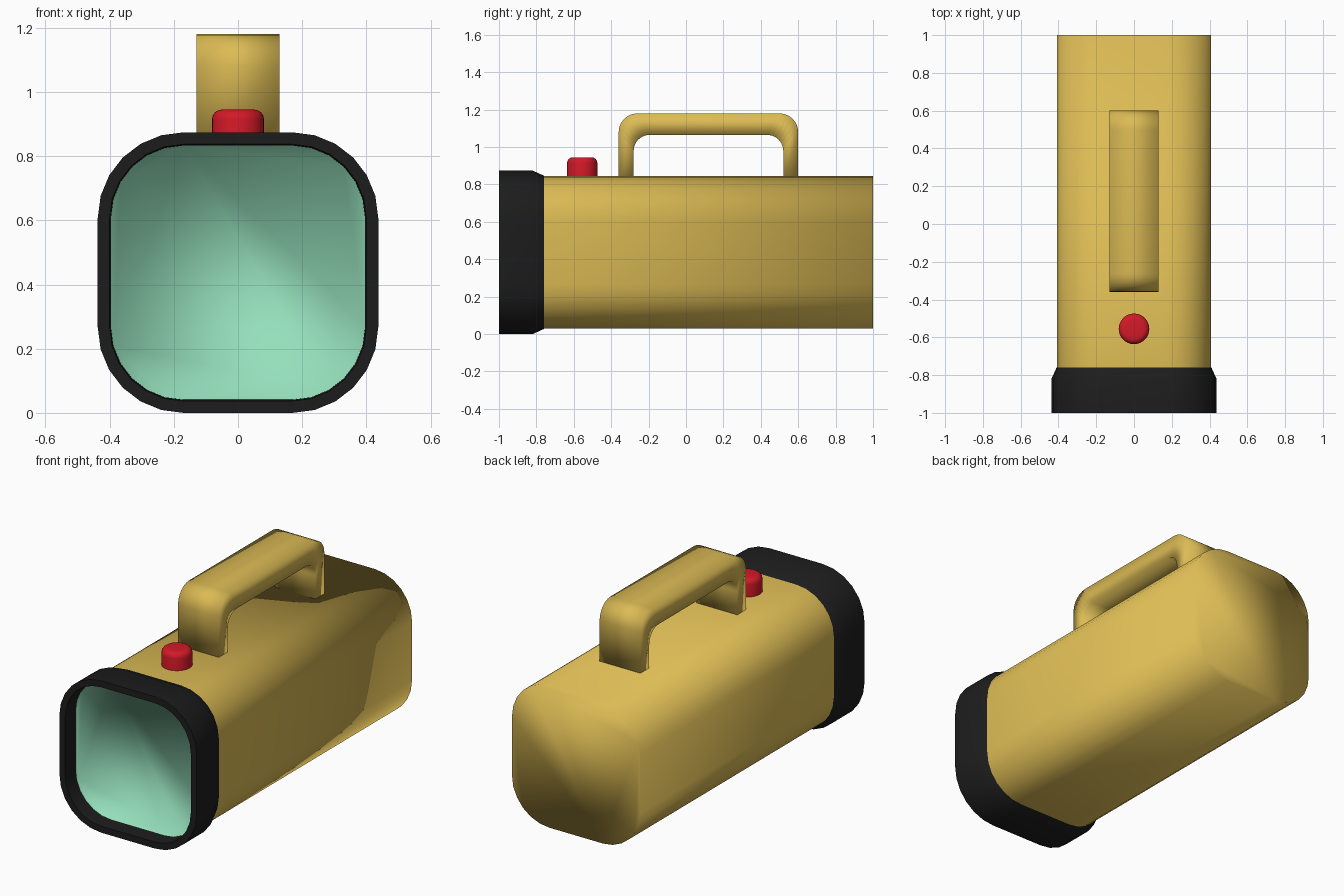
import bpy, bmesh
from math import sin, cos, pi, radians

if "Cube" in bpy.data.objects:
    bpy.data.objects.remove(bpy.data.objects["Cube"])

CZ = 0.437  # height of the body axis


def paint(name, rgb):
    m = bpy.data.materials.new(name)
    m.diffuse_color = (*rgb, 1)
    m.use_nodes = True
    m.node_tree.nodes["Principled BSDF"].inputs["Base Color"].default_value = m.diffuse_color
    return m


def finish(name, bm, mat, angle=None):
    me = bpy.data.meshes.new(name)
    bm.to_mesh(me)
    bm.free()
    ob = bpy.data.objects.new(name, me)
    bpy.context.collection.objects.link(ob)
    me.materials.append(mat)
    bpy.ops.object.select_all(action='DESELECT')
    ob.select_set(True)
    bpy.context.view_layer.objects.active = ob
    if angle is None:
        bpy.ops.object.shade_smooth()
    else:
        bpy.ops.object.shade_smooth_by_angle(angle=radians(angle))
    return ob


def rounded_square(half, flat=0.17, seg=6):
    """Counter-clockwise (x, z) outline seen from the front."""
    r = half - flat
    pts = []
    for q, (sx, sz) in enumerate([(1, 1), (-1, 1), (-1, -1), (1, -1)]):
        for i in range(seg + 1):
            a = (q + i / seg) * pi / 2
            pts.append((sx * flat + r * cos(a), CZ + sz * flat + r * sin(a)))
    return pts


def tube(name, sections, mat, cap_first=False, cap_last=False, angle=None):
    """Skin rounded-square rings given as (y, half width)."""
    bm = bmesh.new()
    rings = [[bm.verts.new((x, y, z)) for x, z in rounded_square(h)] for y, h in sections]
    n = len(rings[0])
    for a, b in zip(rings, rings[1:]):
        for k in range(n):
            j = (k + 1) % n
            bm.faces.new((a[k], a[j], b[j], b[k]))
    if cap_first:
        bm.faces.new(rings[0][::-1])
    if cap_last:
        bm.faces.new(rings[-1])
    return finish(name, bm, mat, angle)


yellow = paint("yellow_plastic", (0.72, 0.50, 0.09))
black = paint("black_rubber", (0.012, 0.012, 0.012))
teal = paint("lens_glass", (0.30, 0.74, 0.50))
red = paint("red_button", (0.65, 0.01, 0.02))

# Main housing, closed at the back
tube("body", [(1.0, 0.408), (-0.78, 0.408)], yellow, cap_first=True)

# Rubber collar with tapered back and recessed opening
tube("front_rim", [(-0.76, 0.41), (-0.82, 0.437), (-1.0, 0.437), (-1.0, 0.40), (-0.91, 0.396)],
     black, angle=35)

# Lens set back inside the rim
tube("lens", [(-0.91, 0.396), (-0.90, 0.396)], teal, cap_last=True)


# Carrying handle: outer and inner arch paths joined into a strap
def arch(y0, y1, top, r, seg=6):
    pts = [(y0, 0.82)]
    for cy, start in ((y0 + r, pi), (y1 - r, pi / 2)):
        for i in range(seg + 1):
            a = start - i / seg * pi / 2
            pts.append((cy + r * cos(a), top - r + r * sin(a)))
    return pts + [(y1, 0.82)]


bm = bmesh.new()
rows = []
for (yo, zo), (yi, zi) in zip(arch(-0.36, 0.60, 1.18, 0.10), arch(-0.28, 0.52, 1.065, 0.085)):
    rows.append([bm.verts.new(p) for p in
                 ((-0.13, yo, zo), (0.13, yo, zo), (0.13, yi, zi), (-0.13, yi, zi))])
for a, b in zip(rows, rows[1:]):
    for k in range(4):
        j = (k + 1) % 4
        bm.faces.new((a[k], a[j], b[j], b[k]))
bm.faces.new(rows[0])
bm.faces.new(rows[-1])
bmesh.ops.recalc_face_normals(bm, faces=bm.faces)
finish("handle", bm, yellow)

# Power button with a rounded top edge
bm = bmesh.new()
bmesh.ops.create_cone(bm, cap_ends=True, segments=32, radius1=0.081, radius2=0.081, depth=0.125)
top = [e for e in bm.edges if all(v.co.z > 0 for v in e.verts)]
bmesh.ops.bevel(bm, geom=top, offset=0.03, segments=4, profile=0.5, affect='EDGES')
bmesh.ops.translate(bm, verts=bm.verts, vec=(0, -0.555, 0.8825))
finish("power_button", bm, red, angle=35)
